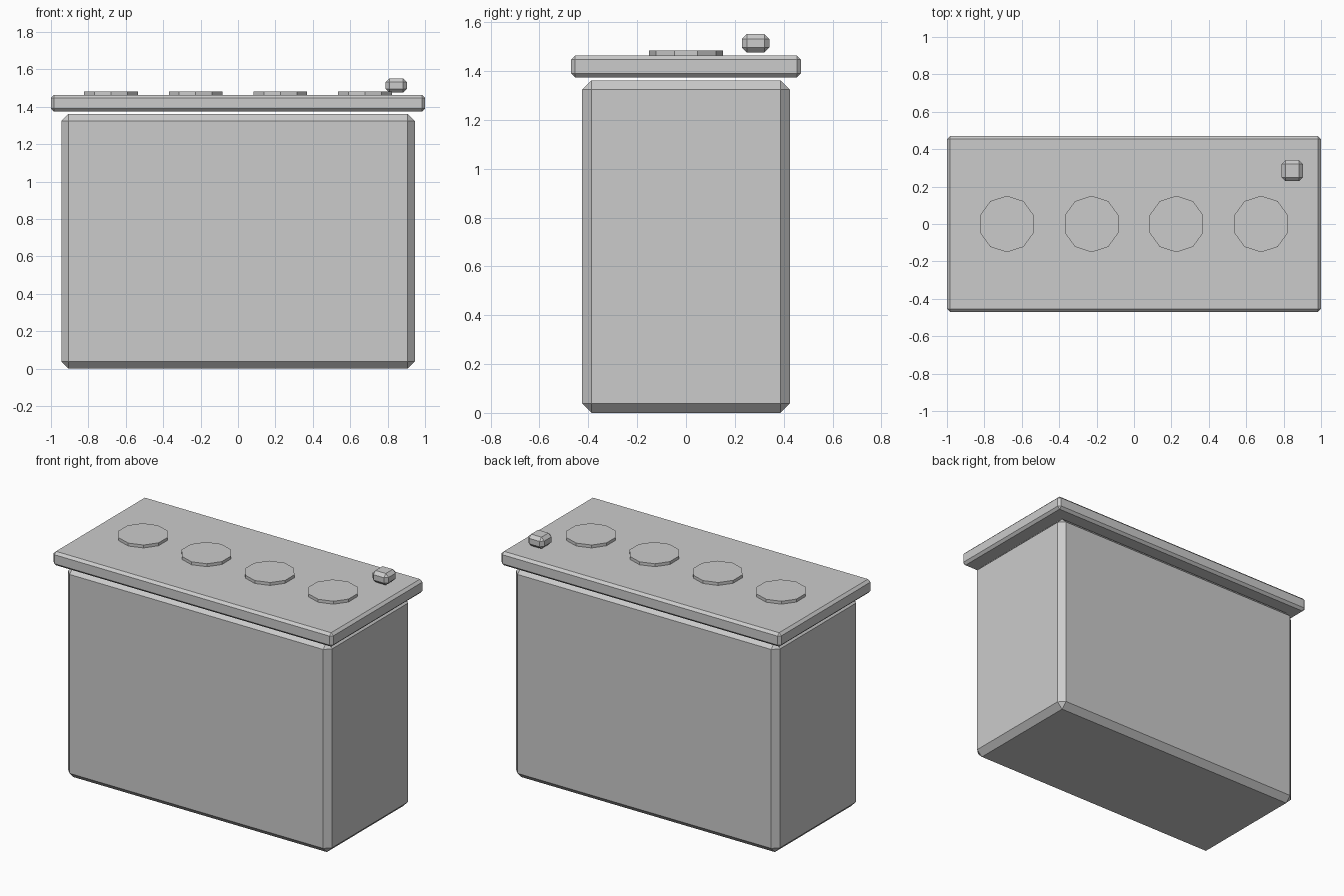
import bpy
import bmesh

cube = bpy.data.objects.get("Cube")
if cube:
    bpy.data.objects.remove(cube, do_unlink=True)

# Single grey finish
grey = bpy.data.materials.new("plain_grey")
grey.use_nodes = True
colour = (0.6, 0.6, 0.6, 1)
grey.diffuse_color = colour
bsdf = next(n for n in grey.node_tree.nodes if n.type == "BSDF_PRINCIPLED")
bsdf.inputs["Base Color"].default_value = colour


def add_part(name, bm, location):
    mesh = bpy.data.meshes.new(name)
    bm.to_mesh(mesh)
    bm.free()
    mesh.materials.append(grey)
    obj = bpy.data.objects.new(name, mesh)
    obj.location = location
    bpy.context.collection.objects.link(obj)
    return obj


def chamfered_box(name, size, location, chamfer):
    bm = bmesh.new()
    bmesh.ops.create_cube(bm, size=1)
    bmesh.ops.scale(bm, vec=size, verts=bm.verts)
    obj = add_part(name, bm, location)
    bevel = obj.modifiers.new("chamfer", "BEVEL")
    bevel.width = chamfer
    bevel.segments = 1
    return obj


def disc(name, radius, depth, location):
    bm = bmesh.new()
    bmesh.ops.create_cone(bm, cap_ends=True, segments=10,
                          radius1=radius, radius2=radius, depth=depth)
    return add_part(name, bm, location)


# Case with a lid hovering just above it
chamfered_box("case", (1.89, 0.85, 1.362), (0, 0, 0.681), 0.038)
chamfered_box("lid", (2.0, 0.94, 0.09), (0, 0, 1.419), 0.016)

# Row of low ten-sided caps
for i in range(4):
    disc(f"cap_{i + 1}", 0.151, 0.04, ((i - 1.5) * 0.453, 0, 1.463))

# Small knob at the back left corner
chamfered_box("knob", (0.114, 0.112, 0.075), (0.846, 0.285, 1.514), 0.02)
